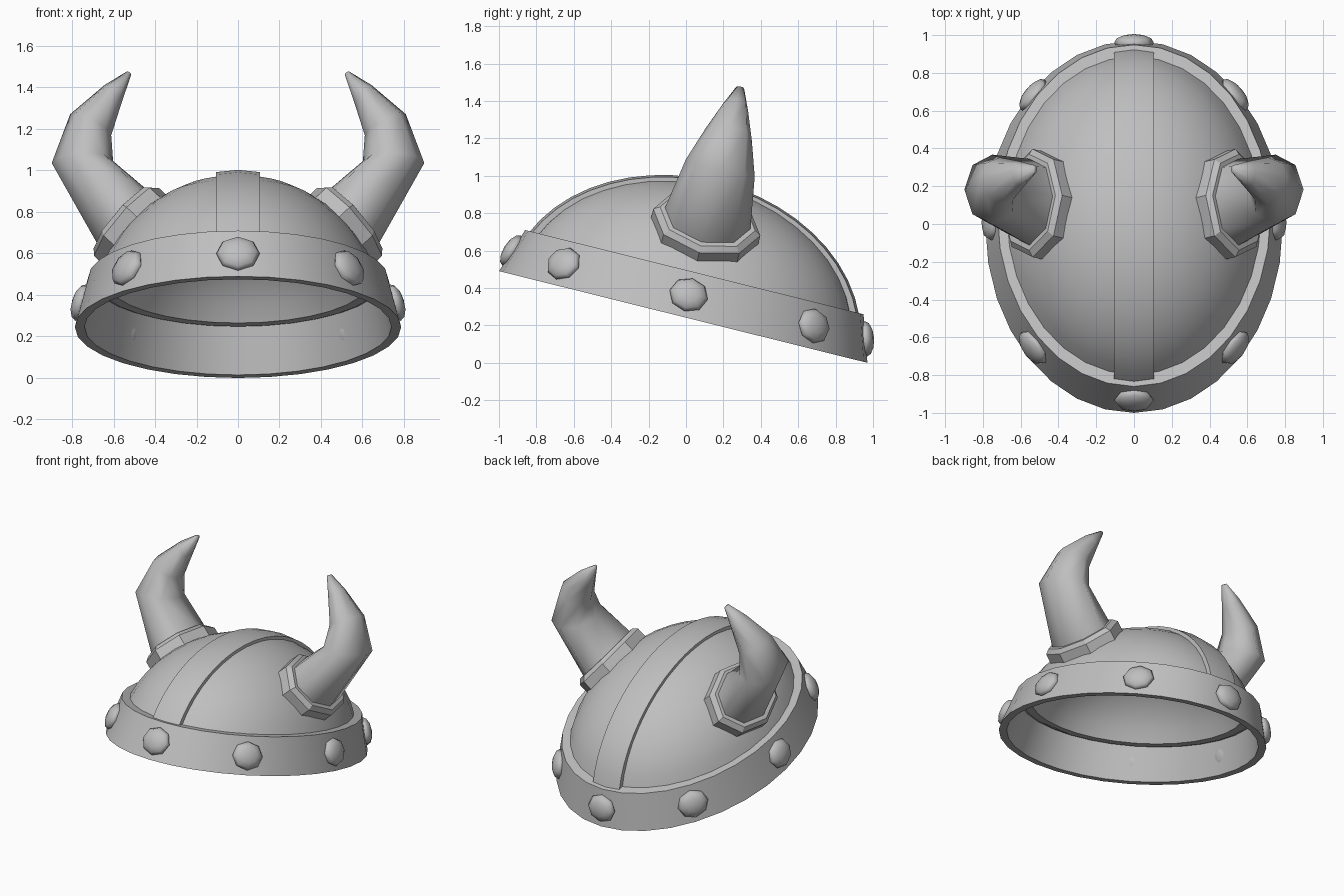
import bpy, bmesh, math
from mathutils import Matrix, Vector

if "Cube" in bpy.data.objects:
    bpy.data.objects.remove(bpy.data.objects["Cube"])

TILT = math.atan2(0.49, 1.97)          # helmet leans back: front high, rear low
FRAME = Matrix.Translation((0, -0.015, 0.245)) @ Matrix.Rotation(-TILT, 4, 'X')
WIDTH = 0.775                          # side-to-side ratio of the oval plan
SEG = 32

steel = bpy.data.materials.new("grey_steel")
steel.diffuse_color = (0.52, 0.52, 0.52, 1)
steel.use_nodes = True
steel.node_tree.nodes["Principled BSDF"].inputs["Base Color"].default_value = steel.diffuse_color


def finish(name, bm, angle=35):
    """Turn a bmesh in helmet space into a tilted, smooth-shaded object."""
    bmesh.ops.remove_doubles(bm, verts=bm.verts, dist=1e-5)
    bmesh.ops.recalc_face_normals(bm, faces=bm.faces)
    bm.transform(FRAME)
    me = bpy.data.meshes.new(name)
    bm.to_mesh(me)
    bm.free()
    me.materials.append(steel)
    ob = bpy.data.objects.new(name, me)
    bpy.context.collection.objects.link(ob)
    bpy.ops.object.select_all(action='DESELECT')
    ob.select_set(True)
    bpy.context.view_layer.objects.active = ob
    bpy.ops.object.shade_smooth_by_angle(angle=math.radians(angle))
    return ob


def skin(bm, rings, loop=False, caps=False):
    """Bridge equal rings of points with quads."""
    rows = [[bm.verts.new(p) for p in r] for r in rings]
    n = len(rows[0])
    pairs = list(zip(rows, rows[1:])) + ([(rows[-1], rows[0])] if loop else [])
    for a, b in pairs:
        for i in range(n):
            j = (i + 1) % n
            bm.faces.new((a[i], a[j], b[j], b[i]))
    if caps:
        bm.faces.new(rows[0])
        bm.faces.new(rows[-1])


def oval(r, w):
    return [(WIDTH * r * math.cos(2 * math.pi * i / SEG),
             r * math.sin(2 * math.pi * i / SEG), w) for i in range(SEG)]


# Band: flared ring with a thick wall
bm = bmesh.new()
band = [(1.015, 0), (0.932, 0.247), (0.85, 0.247), (0.85, 0.228), (0.90, 0.228), (0.955, 0)]
skin(bm, [oval(r, w) for r, w in band], loop=True)
finish("rim_band", bm)


# Dome: shell between two ellipsoid caps
def cap(a, b, base, steps=9):
    t0 = math.asin(base / b)
    ts = [t0 + (math.pi / 2 - t0) * i / steps for i in range(steps + 1)]
    return [(max(a * math.cos(t), 1e-7), b * math.sin(t)) for t in ts]


bm = bmesh.new()
profile = cap(0.86, 0.665, 0.222)[::-1] + cap(0.925, 0.722, 0.222)
skin(bm, [oval(r, w) for r, w in profile])
bmesh.ops.dissolve_degenerate(bm, dist=1e-5, edges=bm.edges)
finish("dome", bm)

# Crest strip: raised strap running front to back over the dome
bm = bmesh.new()
t0 = math.asin(0.235 / 0.745)
rings = []
for i in range(21):
    t = t0 + (math.pi - 2 * t0) * i / 20
    c, s = math.cos(t), math.sin(t)
    rings.append([(x, 0.96 * k * c, 0.745 * k * s) for x, k in
                  ((-0.105, 0.94), (-0.105, 0.986), (0, 1.0), (0.105, 0.986), (0.105, 0.94))])
skin(bm, rings, caps=True)
finish("crest_strip", bm)

# Studs: eight flattened domes spaced around the band
for k in range(8):
    a = k * math.pi / 4
    r = 0.975
    pos = Vector((WIDTH * r * math.cos(a), r * math.sin(a), 0.122))
    out = Vector((math.cos(a) / WIDTH, math.sin(a), 0)).normalized()
    out = (out + Vector((0, 0, 0.32))).normalized()
    bm = bmesh.new()
    bmesh.ops.create_uvsphere(bm, u_segments=8, v_segments=6, radius=1)
    bm.transform(Matrix.Translation(pos) @ out.to_track_quat('Z', 'Y').to_matrix().to_4x4()
                 @ Matrix.Diagonal((0.105, 0.095, 0.045, 1)))
    finish(f"stud_{k + 1}", bm, 60)


# Horns and collars: octagonal sections in the side-to-side plane
def section(x, w, angle, rs, ry, side):
    """Octagon centred at (x, w); its axis leans outward from vertical by angle."""
    ca, sa = math.cos(math.radians(angle)), math.sin(math.radians(angle))
    pts = []
    for i in range(8):
        t = i * math.pi / 4
        d = rs * math.cos(t)
        pts.append((side * (x + d * ca), ry * math.sin(t), w - d * sa))
    return pts


HORN = [  # x, height, lean, in-plane radius, front-back radius
    (0.49, 0.475, 47, 0.18, 0.235),
    (0.555, 0.545, 47, 0.18, 0.235),
    (0.75, 0.82, 2, 0.148, 0.19),
    (0.71, 1.005, -28, 0.112, 0.128),
    (0.603, 1.155, -50, 0.062, 0.07),
    (0.525, 1.262, -35, 0.013, 0.022)]
COLLAR = [
    (0.485, 0.472, 47, 0.23, 0.295),
    (0.537, 0.522, 47, 0.23, 0.295),
    (0.556, 0.541, 47, 0.205, 0.262),
    (0.556, 0.541, 47, 0.17, 0.22)]
for side, tag in ((1, "right"), (-1, "left")):
    bm = bmesh.new()
    skin(bm, [section(*s, side) for s in HORN], caps=True)
    finish(f"horn_{tag}", bm, 75)
    bm = bmesh.new()
    skin(bm, [section(*s, side) for s in COLLAR], caps=True)
    finish(f"horn_collar_{tag}", bm, 30)
